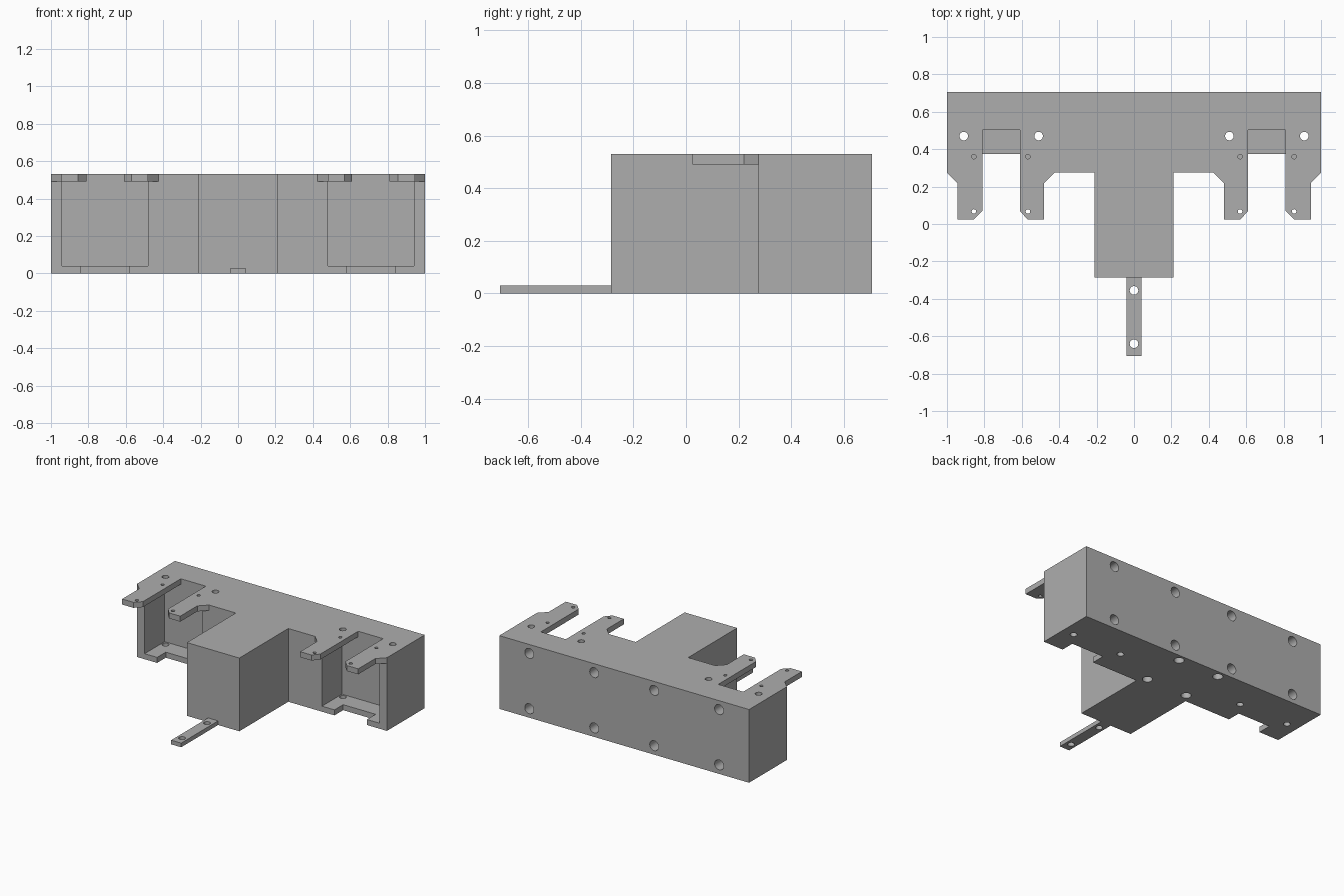
import bpy
import bmesh
from mathutils import Matrix, Vector

if "Cube" in bpy.data.objects:
    bpy.data.objects.remove(bpy.data.objects["Cube"], do_unlink=True)

# Single grey material
grey = bpy.data.materials.new("plain grey")
grey.use_nodes = True
colour = (0.42, 0.42, 0.42, 1)
grey.diffuse_color = colour
grey.node_tree.nodes["Principled BSDF"].inputs["Base Color"].default_value = colour

BACK, FACE, HEIGHT = 0.707, 0.275, 0.53
PLATE = 0.49          # underside of the top plate
NOSE = -0.285         # front of the centre block
TIP = 0.025           # front of the prongs


def add_object(name, bm):
    bmesh.ops.recalc_face_normals(bm, faces=bm.faces)
    mesh = bpy.data.meshes.new(name)
    bm.to_mesh(mesh)
    bm.free()
    mesh.materials.append(grey)
    obj = bpy.data.objects.new(name, mesh)
    bpy.context.scene.collection.objects.link(obj)
    return obj


def prism(name, outline, z0, z1):
    bm = bmesh.new()
    face = bm.faces.new([bm.verts.new((x, y, z0)) for x, y in outline])
    top = bmesh.ops.extrude_face_region(bm, geom=[face])["geom"]
    bmesh.ops.translate(bm, vec=(0, 0, z1 - z0),
                        verts=[v for v in top if isinstance(v, bmesh.types.BMVert)])
    return add_object(name, bm)


def box(name, x0, x1, y0, y1, z0, z1):
    return prism(name, [(x0, y0), (x1, y0), (x1, y1), (x0, y1)], z0, z1)


def drill(start, end, radius):
    a, b = Vector(start), Vector(end)
    turn = (b - a).to_track_quat("Z", "Y").to_matrix().to_4x4()
    bm = bmesh.new()
    bmesh.ops.create_cone(bm, cap_ends=True, segments=24, radius1=radius, radius2=radius,
                          depth=(b - a).length, matrix=Matrix.Translation((a + b) / 2) @ turn)
    return add_object("drill_cutter", bm)


def cut(target, cutters):
    for cutter in cutters:
        cutter.hide_render = True
        mod = target.modifiers.new("cut", "BOOLEAN")
        mod.operation = "DIFFERENCE"
        mod.solver = "EXACT"
        mod.object = cutter
    graph = bpy.context.evaluated_depsgraph_get()
    mesh = bpy.data.meshes.new_from_object(target.evaluated_get(graph))
    target.modifiers.clear()
    target.data = mesh
    mesh.materials.clear()
    mesh.materials.append(grey)
    for cutter in cutters:
        bpy.data.objects.remove(cutter, do_unlink=True)


def finish(obj):
    bpy.ops.object.select_all(action="DESELECT")
    obj.select_set(True)
    bpy.context.view_layer.objects.active = obj
    bpy.ops.object.shade_smooth_by_angle(angle=0.6)


# Body: plan outline with centre block and prongs, mirrored
half = [(0.21, NOSE), (0.21, FACE), (0.425, FACE), (0.48, 0.22), (0.48, TIP), (0.57, TIP),
        (0.61, 0.07), (0.81, 0.07), (0.855, TIP), (0.945, TIP), (0.945, 0.22), (1, FACE), (1, BACK)]
body = prism("bracket_body", half + [(-x, y) for x, y in reversed(half)], 0, HEIGHT)

cutters = []
for s in (-1, 1):
    def side_box(name, x0, x1, *rest):
        return box(name, min(s * x0, s * x1), max(s * x0, s * x1), *rest)

    # Space below the prongs, pocket, top slot and floor notch
    cutters += [side_box("undercut", 0.3, 1.1, -0.5, FACE, -0.1, PLATE),
                side_box("pocket", 0.48, 0.94, 0.1, 0.503, 0.04, PLATE),
                side_box("slot", 0.61, 0.81, -0.1, 0.503, 0.4, 0.6),
                side_box("notch", 0.58, 0.84, 0.1, 0.374, -0.1, 0.1)]
    # Screw holes through plate and floor
    for x in (0.51, 0.91):
        cutters.append(drill((s * x, 0.47, -0.1), (s * x, 0.47, 0.6), 0.023))
    # Pin holes in the prongs
    for x in (0.567, 0.856):
        for y in (0.067, 0.36):
            cutters.append(drill((s * x, y, 0.4), (s * x, y, 0.6), 0.012))
    # Blind holes in the back
    for x in (0.24, 0.76):
        for z in (0.065, 0.465):
            cutters.append(drill((s * x, 0.8, z), (s * x, 0.59, z), 0.036))
    # Blind holes in the underside
    for y in (0.333, 0.655):
        cutters.append(drill((s * 0.165, y, -0.1), (s * 0.165, y, 0.12), 0.034))
cut(body, cutters)
finish(body)

# Tongue at the foot of the centre block
tongue = box("mounting_tongue", -0.04, 0.04, -BACK, NOSE, 0, 0.03)
cut(tongue, [drill((0, y, -0.1), (0, y, 0.1), 0.023) for y in (-0.355, -0.64)])
finish(tongue)
